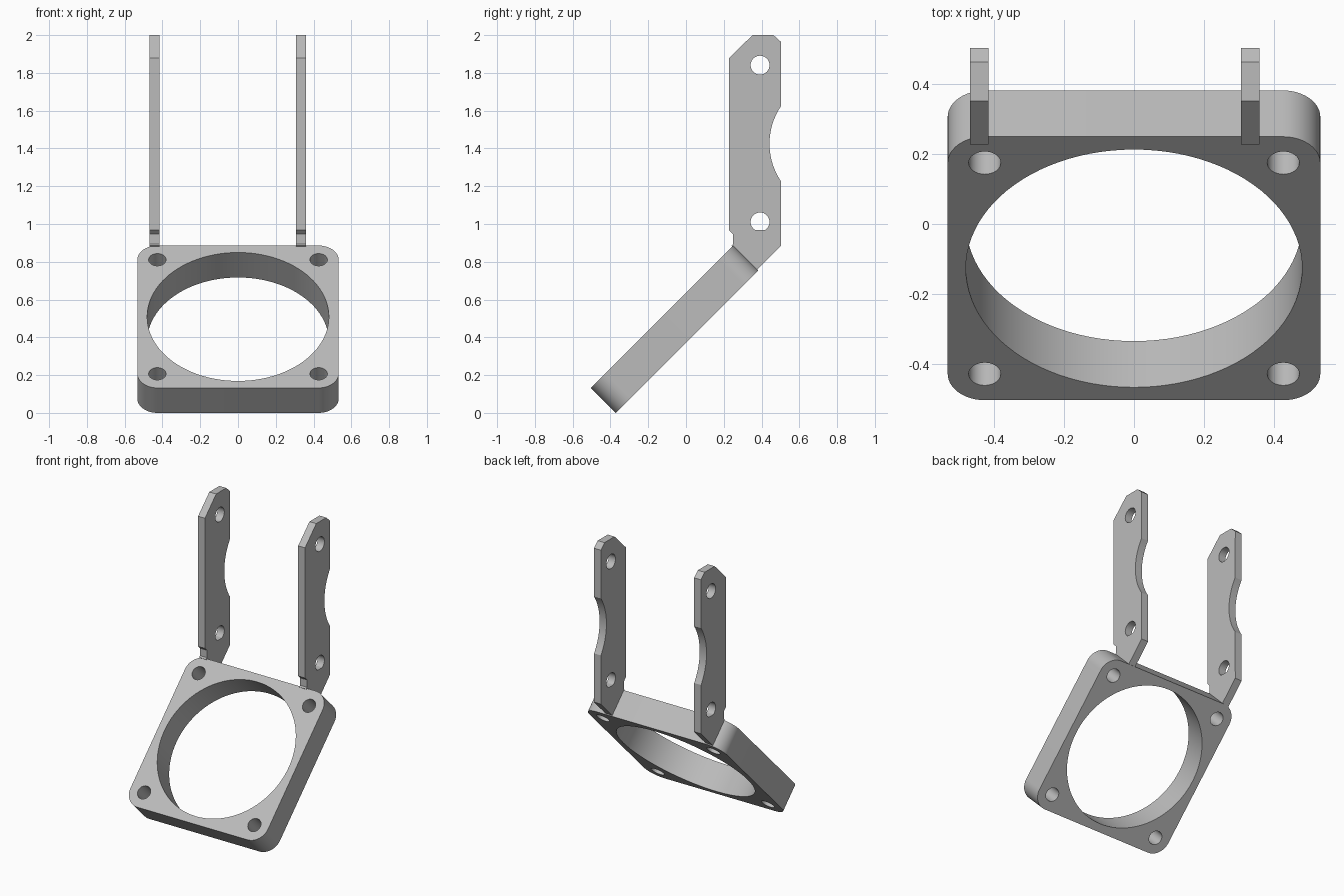
import bpy
import bmesh
from math import sin, cos, pi, asin
from mathutils import Matrix, Vector

cube = bpy.data.objects.get("Cube")
if cube:
    bpy.data.objects.remove(cube)

grey = bpy.data.materials.new("plain_grey")
grey.use_nodes = True
color = (0.5, 0.5, 0.5, 1)
grey.diffuse_color = color
grey.node_tree.nodes["Principled BSDF"].inputs["Base Color"].default_value = color


def arc(cx, cy, r, start, end, n):
    """Points along an arc, both ends included."""
    return [(cx + r * cos(start + (end - start) * i / n),
             cy + r * sin(start + (end - start) * i / n)) for i in range(n + 1)]


def circle(cx, cy, r, n=32):
    return arc(cx, cy, r, 0, 2 * pi, n)[:-1]


def extruded_plate(name, loops, thickness, matrix):
    """Fill an outline with holes, extrude it and place it as a mesh."""
    curve = bpy.data.curves.new(name + "_profile", "CURVE")
    curve.dimensions = "2D"
    curve.fill_mode = "BOTH"
    curve.extrude = thickness / 2
    for loop in loops:
        spline = curve.splines.new("POLY")
        spline.points.add(len(loop) - 1)
        for point, (x, y) in zip(spline.points, loop):
            point.co = (x, y, 0, 1)
        spline.use_cyclic_u = True
    helper = bpy.data.objects.new(name + "_helper", curve)
    bpy.context.collection.objects.link(helper)
    graph = bpy.context.evaluated_depsgraph_get()
    mesh = bpy.data.meshes.new_from_object(helper.evaluated_get(graph))
    bpy.data.objects.remove(helper)

    # Weld the caps to the walls
    bm = bmesh.new()
    bm.from_mesh(mesh)
    bmesh.ops.remove_doubles(bm, verts=bm.verts, dist=1e-5)
    bmesh.ops.recalc_face_normals(bm, faces=bm.faces)
    bm.to_mesh(mesh)
    bm.free()
    mesh.materials.clear()
    mesh.materials.append(grey)
    obj = bpy.data.objects.new(name, mesh)
    bpy.context.collection.objects.link(obj)
    obj.matrix_world = matrix
    bpy.ops.object.select_all(action="DESELECT")
    obj.select_set(True)
    bpy.context.view_layer.objects.active = obj
    bpy.ops.object.shade_smooth_by_angle(angle=pi / 6)
    return obj


# Tilted square frame with rounded corners, a large opening and corner holes
half, corner, depth = 0.533, 0.107, 0.187
inner = half - corner
outline = []
for k, (sx, sy) in enumerate([(1, 1), (-1, 1), (-1, -1), (1, -1)]):
    outline += arc(sx * inner, sy * inner, corner, k * pi / 2, (k + 1) * pi / 2, 12)
holes = [circle(sx * 0.427, sy * 0.427, 0.046) for sx in (-1, 1) for sy in (-1, 1)]
tilt = Matrix.Translation((0, -0.061, 0.443)) @ Matrix.Rotation(pi / 4, 4, "X")
extruded_plate("tilted_frame", [outline, circle(0, 0, 0.481, 96)] + holes, depth, tilt)

# Upright arms: side profile in depth and height
bite_r, bite_half = 0.355, 0.199
swing = asin(bite_half / bite_r)
bite = arc(0.797, 1.425, bite_r, pi - swing, pi + swing, 20)
profile = [(0.228, 0.967), (0.228, 1.878), (0.352, 2.0), (0.463, 2.0), (0.504, 1.963)]
profile += bite
profile += [(0.504, 0.886), (0.382, 0.763), (0.372, 0.753), (0.24, 0.885),
            (0.249, 0.894), (0.249, 0.946)]
upper_hole = circle(0.392, 1.841, 0.05)
# Lower hole has a flat bottom
lower_hole = [(y, max(z, 0.968)) for y, z in circle(0.392, 1.011, 0.05)]
lower_hole = [p for i, p in enumerate(lower_hole)
              if p[1] > 0.9681 or lower_hole[i - 1][1] > 0.9681
              or lower_hole[(i + 1) % len(lower_hole)][1] > 0.9681]

for name, x in (("right_arm", -0.442), ("left_arm", 0.333)):
    stand = Matrix(((0, 0, 1, x), (1, 0, 0, 0), (0, 1, 0, 0), (0, 0, 0, 1)))
    extruded_plate(name, [profile, upper_hole, lower_hole], 0.053, stand)
